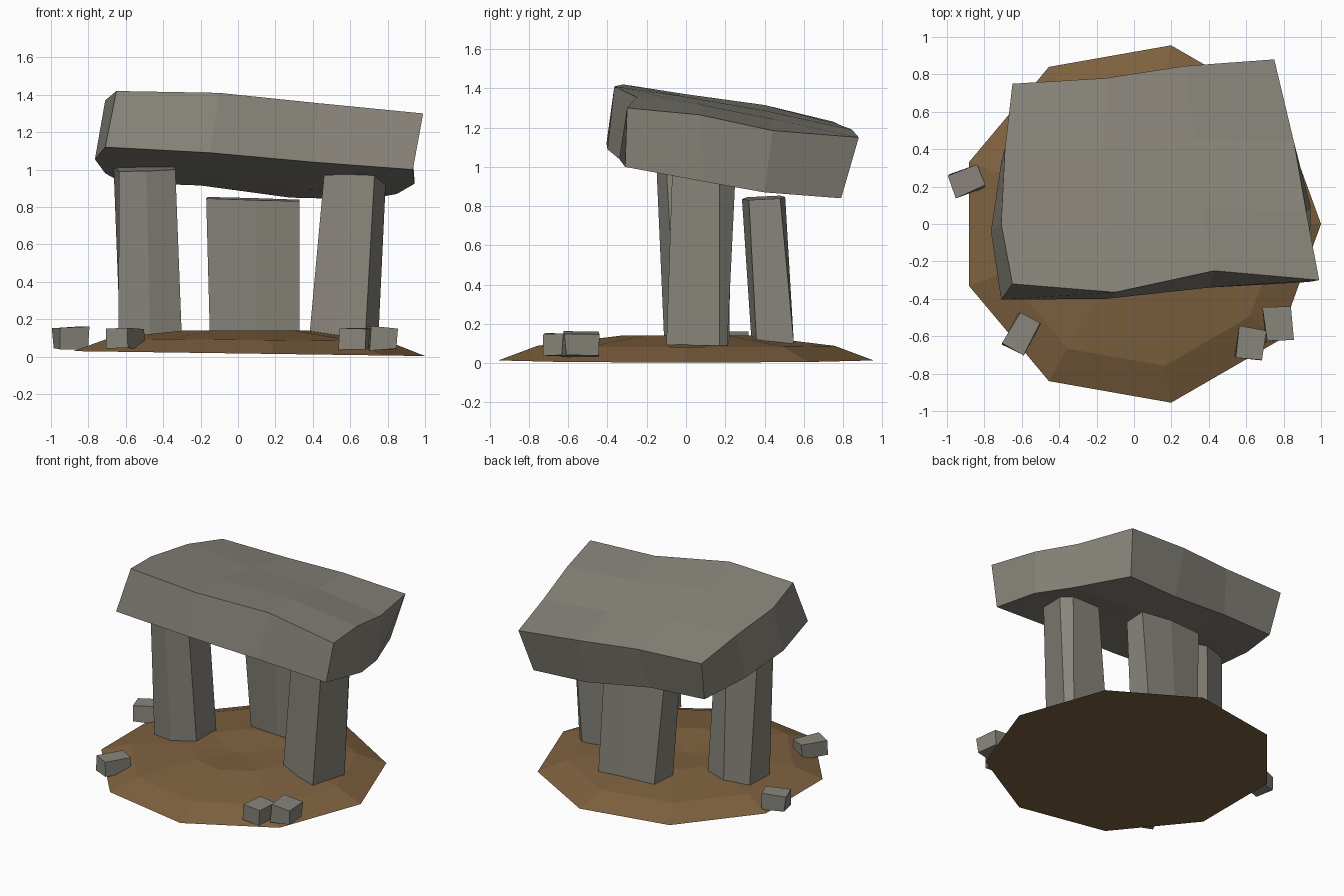
import bpy, bmesh, math, random
from mathutils import Vector, Matrix

if "Cube" in bpy.data.objects:
    bpy.data.objects.remove(bpy.data.objects["Cube"])

random.seed(4)

def material(name, rgb):
    m = bpy.data.materials.new(name)
    m.diffuse_color = (*rgb, 1)
    m.use_nodes = True
    m.node_tree.nodes["Principled BSDF"].inputs["Base Color"].default_value = m.diffuse_color
    return m

stone = material("stone", (0.25, 0.235, 0.20))
earth = material("earth", (0.21, 0.12, 0.05))

def finish(name, bm, mat):
    bmesh.ops.recalc_face_normals(bm, faces=bm.faces)
    me = bpy.data.meshes.new(name)
    bm.to_mesh(me)
    bm.free()
    me.materials.append(mat)
    ob = bpy.data.objects.new(name, me)
    bpy.context.collection.objects.link(ob)
    return ob

def bridge(bm, a, b):
    n = len(a)
    for i in range(n):
        j = (i + 1) % n
        bm.faces.new((a[i], a[j], b[j], b[i]))

# Low nine-sided earth mound
bm = bmesh.new()
rings = []
for r, z, tilt in ((0.97, 0.017, -0.014), (0.77, 0.09, -0.01), (0.34, 0.14, 0.0)):
    ring = []
    for i in range(9):
        a = math.radians(40 * i)
        x, y = r * math.cos(a) + 0.03, r * math.sin(a)
        ring.append(bm.verts.new((x, y, z + tilt * x)))
    rings.append(ring)
bridge(bm, rings[0], rings[1])
bridge(bm, rings[1], rings[2])
top = bm.verts.new((0, 0, 0.115))
for i in range(9):
    bm.faces.new((rings[2][i], rings[2][(i + 1) % 9], top))
bm.faces.new(rings[0][::-1])
finish("earth_mound", bm, earth)

# Standing stones: base outline lofted to a shifted top outline
def standing_stone(name, base, top, z_top, slope_x, slope_y):
    bm = bmesh.new()
    cx = sum(p[0] for p in top) / len(top)
    cy = sum(p[1] for p in top) / len(top)
    lo = [bm.verts.new((x, y, 0.09)) for x, y in base]
    hi = [bm.verts.new((x, y, z_top + slope_x * (x - cx) + slope_y * (y - cy))) for x, y in top]
    bridge(bm, lo, hi)
    bm.faces.new(lo[::-1])
    bm.faces.new(hi)
    finish(name, bm, stone)

standing_stone("left_upright",
    [(-.64, -.06), (-.47, -.11), (-.30, -.05), (-.30, .18), (-.46, .22), (-.63, .16)],
    [(-.635, -.11), (-.49, -.15), (-.335, -.10), (-.34, .14), (-.47, .20), (-.665, .12)],
    1.005, 0.03, 0.08)
standing_stone("right_upright",
    [(.38, -.02), (.53, -.075), (.68, -.10), (.75, .17), (.70, .21), (.42, .22)],
    [(.46, -.03), (.59, -.06), (.73, -.07), (.79, .17), (.74, .25), (.50, .23)],
    0.95, 0.0, -0.18)
standing_stone("back_upright",
    [(-.15, .37), (.09, .335), (.33, .36), (.33, .55), (.10, .55), (-.11, .53)],
    [(-.17, .31), (.10, .285), (.33, .32), (.33, .48), (.10, .505), (-.16, .48)],
    0.842, -0.03, 0.05)

# Capstone: 4 x 4 grids above and below, from edge points (front-left, anticlockwise)
upper = [(-.65, -.32, 1.42), (-.10, -.365, 1.41), (.43, -.25, 1.355), (.99, -.30, 1.30),
         (.92, .07, 1.265), (.855, .44, 1.185), (.75, .88, 1.15), (.27, .845, 1.19),
         (-.15, .78, 1.215), (-.65, .75, 1.23), (-.69, .40, 1.315), (-.71, 0, 1.37)]
lower = [(-.71, -.405, 1.12), (-.15, -.40, 1.09), (.40, -.34, 1.04), (.935, -.31, 1.00),
         (.945, .09, .925), (.85, .40, .87), (.69, .79, .84), (.28, .76, .85),
         (-.20, .70, .915), (-.62, .67, .93), (-.71, .33, .98), (-.765, -.04, 1.055)]

def patch(bm, loop):
    p = [Vector(v) for v in loop]
    edge = [bm.verts.new(v) for v in p]
    grid = {}
    for i in range(4):
        grid[i, 0] = edge[i]
        grid[3, i] = edge[3 + i]
        grid[3 - i, 3] = edge[6 + i]
        grid[0, 3 - i] = edge[(9 + i) % 12]
    for i in (1, 2):
        for j in (1, 2):
            u, v = i / 3, j / 3
            sides = (p[i].lerp(p[9 - i], v) + p[12 - j].lerp(p[3 + j], u))
            grid[i, j] = bm.verts.new(sides - p[0].lerp(p[3], u).lerp(p[9].lerp(p[6], u), v))
    for i in range(3):
        for j in range(3):
            bm.faces.new((grid[i, j], grid[i + 1, j], grid[i + 1, j + 1], grid[i, j + 1]))
    return edge

bm = bmesh.new()
bridge(bm, patch(bm, lower), patch(bm, upper))
finish("capstone", bm, stone)

# Loose rubble around the mound
for k, (x, y, sx, sy, turn) in enumerate((
        (-.895, .23, .16, .12, 20), (-.605, -.585, .13, .19, -30),
        (.625, -.64, .14, .17, -8), (.77, -.535, .14, .18, 6))):
    bm = bmesh.new()
    bmesh.ops.create_cube(bm, size=1)
    spin = Matrix.Rotation(math.radians(turn), 4, 'Z')
    for v in bm.verts:
        q = Vector((v.co.x * sx, v.co.y * sy, v.co.z * 0.115))
        q += Vector([random.uniform(-.009, .009) for _ in range(3)])
        v.co = spin @ q + Vector((x, y, 0.098))
    finish(f"rubble_{k + 1}", bm, stone)
